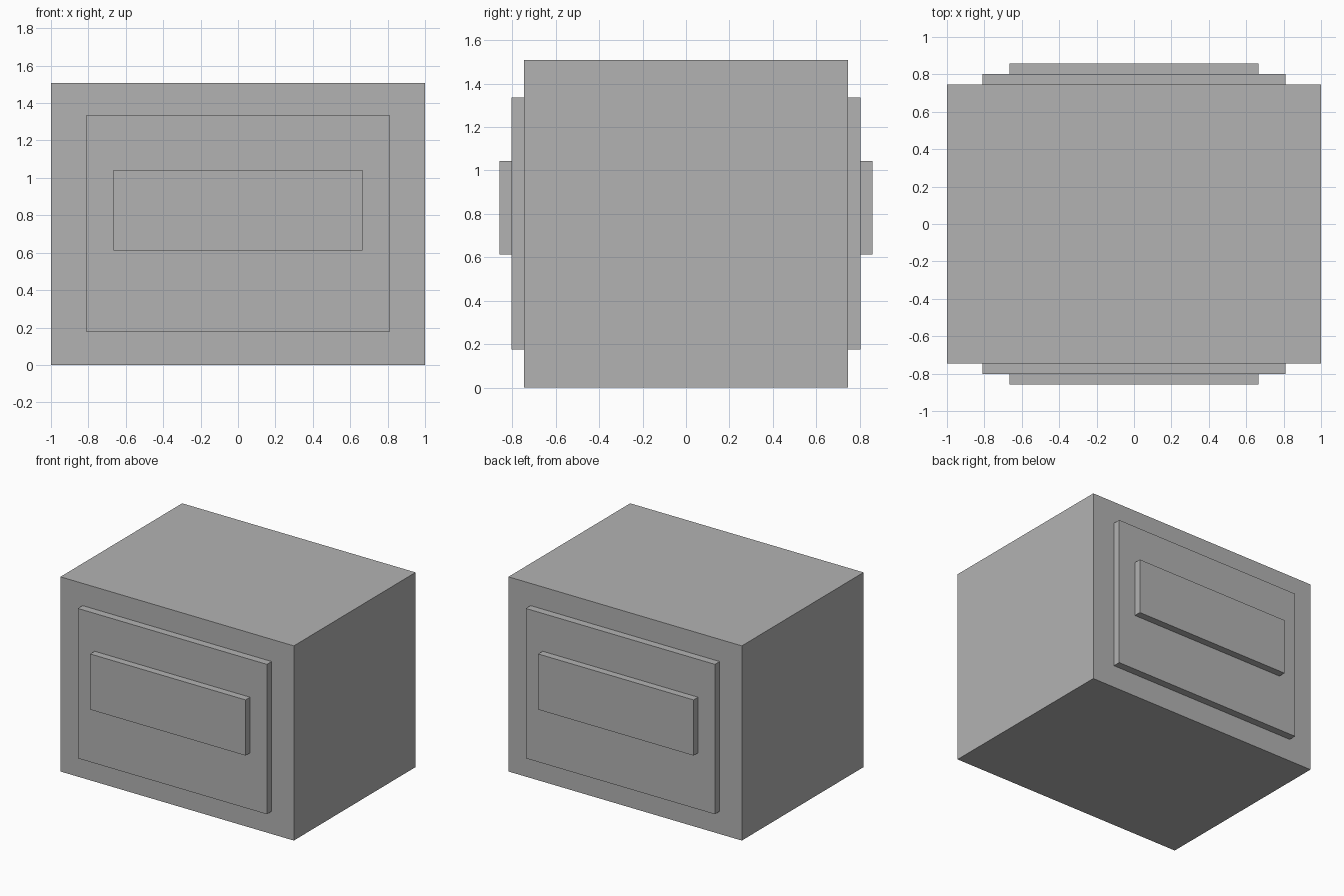
import bpy

if "Cube" in bpy.data.objects:
    bpy.data.objects.remove(bpy.data.objects["Cube"])

grey = bpy.data.materials.new("plain_grey")
grey.diffuse_color = (0.45, 0.45, 0.45, 1)
grey.use_nodes = True
grey.node_tree.nodes["Principled BSDF"].inputs["Base Color"].default_value = grey.diffuse_color


def box(name, x, y, z):
    """Box spanning the (min, max) pairs x, y and z."""
    spans = (x, y, z)
    bpy.ops.mesh.primitive_cube_add(size=1, location=[(a + b) / 2 for a, b in spans])
    obj = bpy.context.object
    obj.name = name
    obj.scale = [b - a for a, b in spans]
    bpy.ops.object.transform_apply(location=True, rotation=False, scale=True)
    obj.data.materials.append(grey)
    return obj


# Main block
body = box("body", (-1, 1), (-0.745, 0.745), (0, 1.508))

# Stepped panels, mirrored from the front to the back
panel = box("raised_panel", (-0.81, 0.81), (-0.803, -0.745), (0.175, 1.336))
bar = box("raised_bar", (-0.666, 0.666), (-0.858, -0.803), (0.612, 1.043))
for part in (panel, bar):
    mirror = part.modifiers.new("front_to_back", 'MIRROR')
    mirror.use_axis = (False, True, False)
    mirror.use_mirror_merge = False
